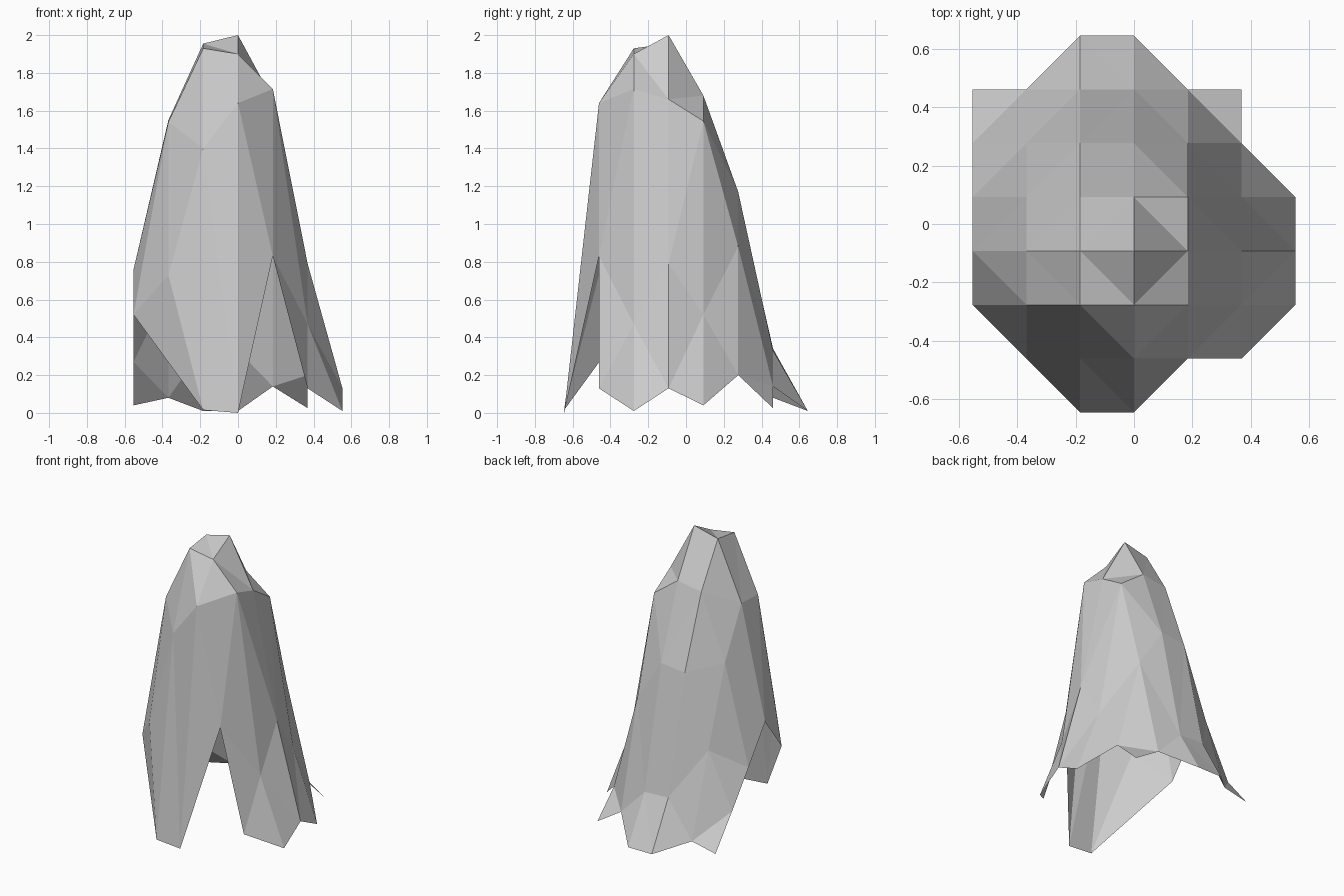
import bpy
import bmesh

cube = bpy.data.objects.get("Cube")
if cube:
    bpy.data.objects.remove(cube, do_unlink=True)

STEP = 0.1843  # spacing of the square grid the crag is draped over

# Heights of the crag, row by row from front to back: (first column, heights)
rows = [
    (2, [0.015, 0.0]),
    (1, [0.73, 1.4, 1.64, 0.83, 0.13]),
    (0, [0.52, 1.54, 1.93, 1.9, 1.715, 0.47, 0.01]),
    (0, [0.76, 1.55, 1.955, 2.0, 1.66, 0.79, 0.13]),
    (0, [0.51, 1.2, 1.65, 1.68, 1.545, 0.52, 0.04]),
    (0, [0.27, 0.65, 1.15, 1.17, 0.88, 0.2]),
    (0, [0.04, 0.08, 0.34, 0.33, 0.14, 0.025]),
    (2, [0.01, 0.01]),
]


def make_material(name, color):
    material = bpy.data.materials.new(name)
    material.use_nodes = True
    material.diffuse_color = color
    material.node_tree.nodes["Principled BSDF"].inputs["Base Color"].default_value = color
    return material


def build_crag(bm):
    # Grid points
    grid = {}
    for row, (first, heights) in enumerate(rows):
        for offset, height in enumerate(heights):
            column = first + offset
            place = ((column - 3) * STEP, (row - 3.5) * STEP, height)
            grid[column, row] = bm.verts.new(place)

    # Sloping faces: split each cell along its shorter diagonal,
    # and close half-filled cells at the hem with one triangle
    for row in range(len(rows) - 1):
        for column in range(6):
            ring = [(column, row), (column + 1, row),
                    (column + 1, row + 1), (column, row + 1)]
            corners = [grid[key] for key in ring if key in grid]
            if len(corners) == 3:
                bm.faces.new(corners)
            elif len(corners) == 4:
                a, b, c, d = corners
                if abs(a.co.z - c.co.z) < abs(b.co.z - d.co.z):
                    pair = (a, b, c), (a, c, d)
                else:
                    pair = (a, b, d), (b, c, d)
                for triangle in pair:
                    bm.faces.new(triangle)

    # Upright facet that closes the front corner
    bm.faces.new((grid[0, 2], grid[2, 0], grid[1, 1]))


mesh = bpy.data.meshes.new("rock_crag")
bm = bmesh.new()
build_crag(bm)
bm.to_mesh(mesh)
bm.free()

crag = bpy.data.objects.new("rock_crag", mesh)
bpy.context.collection.objects.link(crag)
mesh.materials.append(make_material("stone_grey", (0.6, 0.6, 0.6, 1.0)))
